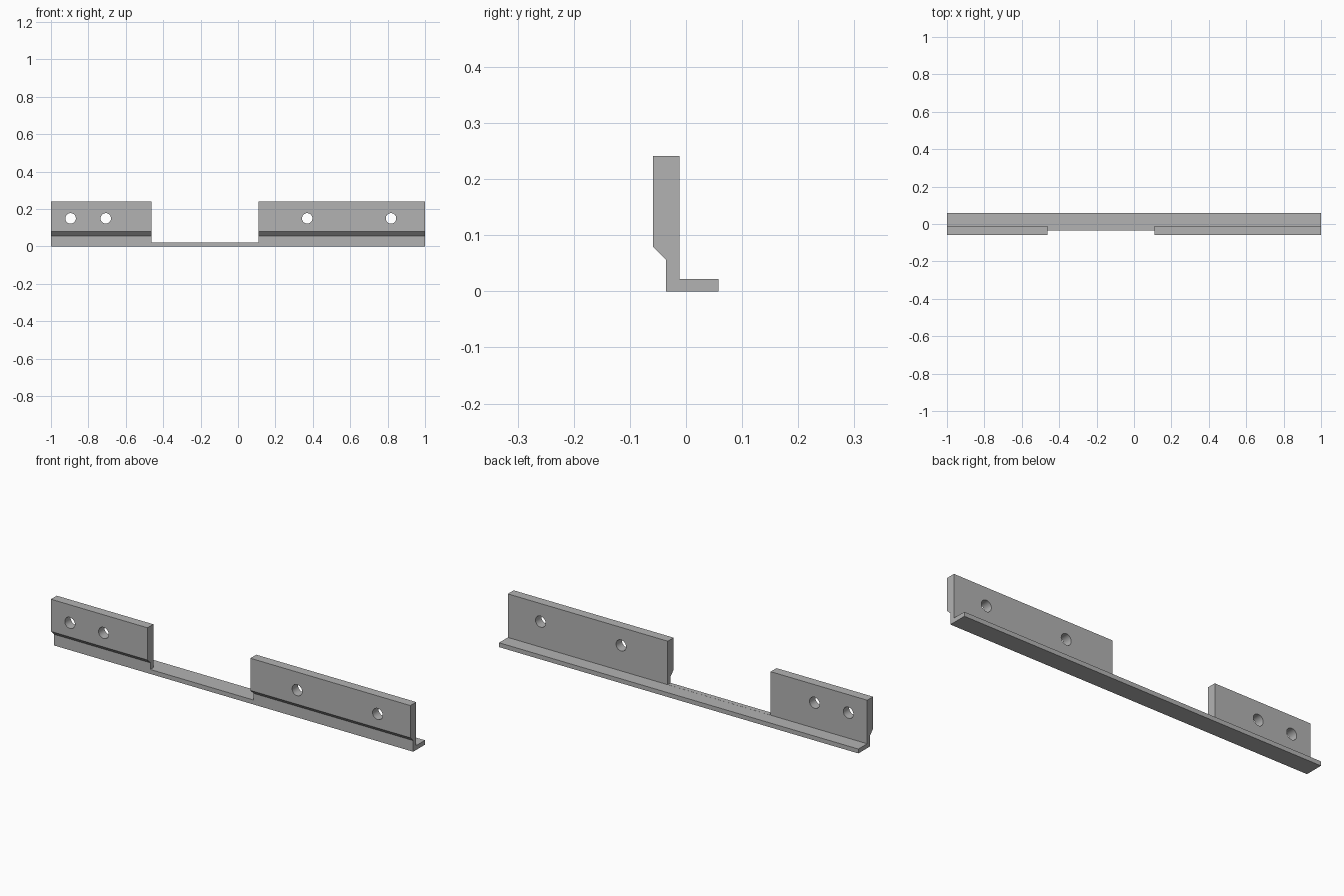
import bpy
import bmesh
from math import radians
from mathutils import Matrix, Vector

if "Cube" in bpy.data.objects:
    bpy.data.objects.remove(bpy.data.objects["Cube"], do_unlink=True)

HOLE_X = (-0.895, -0.707, 0.37, 0.818)
HOLE_Z = 0.15
HOLE_RADIUS = 0.028
GAP = (-0.463, 0.11)
FLANGE_TOP = 0.022

# Plain grey metal
grey = bpy.data.materials.new("grey metal")
grey.use_nodes = True
colour = (0.45, 0.45, 0.45, 1)
grey.diffuse_color = colour
grey.node_tree.nodes["Principled BSDF"].inputs["Base Color"].default_value = colour


def add_object(name, bm):
    bmesh.ops.recalc_face_normals(bm, faces=bm.faces)
    mesh = bpy.data.meshes.new(name)
    bm.to_mesh(mesh)
    bm.free()
    obj = bpy.data.objects.new(name, mesh)
    bpy.context.collection.objects.link(obj)
    mesh.materials.append(grey)
    return obj


def extrude_profile(name, profile, x0, x1):
    """Extrude a (y, z) outline along x."""
    bm = bmesh.new()
    face = bm.faces.new([bm.verts.new((x0, y, z)) for y, z in profile])
    result = bmesh.ops.extrude_face_region(bm, geom=[face], use_keep_orig=True)
    verts = [v for v in result["geom"] if isinstance(v, bmesh.types.BMVert)]
    bmesh.ops.translate(bm, verts=verts, vec=Vector((x1 - x0, 0, 0)))
    return add_object(name, bm)


# Angle bracket: flange, upright wall and chamfered thick front
outline = [(-0.0355, 0), (0.058, 0), (0.058, FLANGE_TOP), (-0.012, FLANGE_TOP),
           (-0.012, 0.241), (-0.0585, 0.241), (-0.0585, 0.079), (-0.0355, 0.056)]
bracket = extrude_profile("angle_bracket", outline, -1, 1)

# Gap between the two upright plates
cut_z = FLANGE_TOP + 0.0004
gap = extrude_profile("gap_cutter",
                      [(-0.1, cut_z), (0.1, cut_z), (0.1, 0.3), (-0.1, 0.3)], *GAP)

# Screw holes through the plates
bm = bmesh.new()
for x in HOLE_X:
    place = Matrix.Translation((x, -0.035, HOLE_Z)) @ Matrix.Rotation(radians(90), 4, "X")
    bmesh.ops.create_cone(bm, cap_ends=True, segments=32, radius1=HOLE_RADIUS,
                          radius2=HOLE_RADIUS, depth=0.1, matrix=place)
holes = add_object("hole_cutter", bm)

bpy.ops.object.select_all(action="DESELECT")
bpy.context.view_layer.objects.active = bracket
bracket.select_set(True)
for cutter in (gap, holes):
    cutter.hide_render = True
    mod = bracket.modifiers.new(cutter.name, "BOOLEAN")
    mod.operation = "DIFFERENCE"
    mod.solver = "EXACT"
    mod.object = cutter
    bpy.ops.object.modifier_apply(modifier=mod.name)
    bpy.data.objects.remove(cutter, do_unlink=True)

bpy.ops.object.shade_smooth_by_angle(angle=radians(30))
